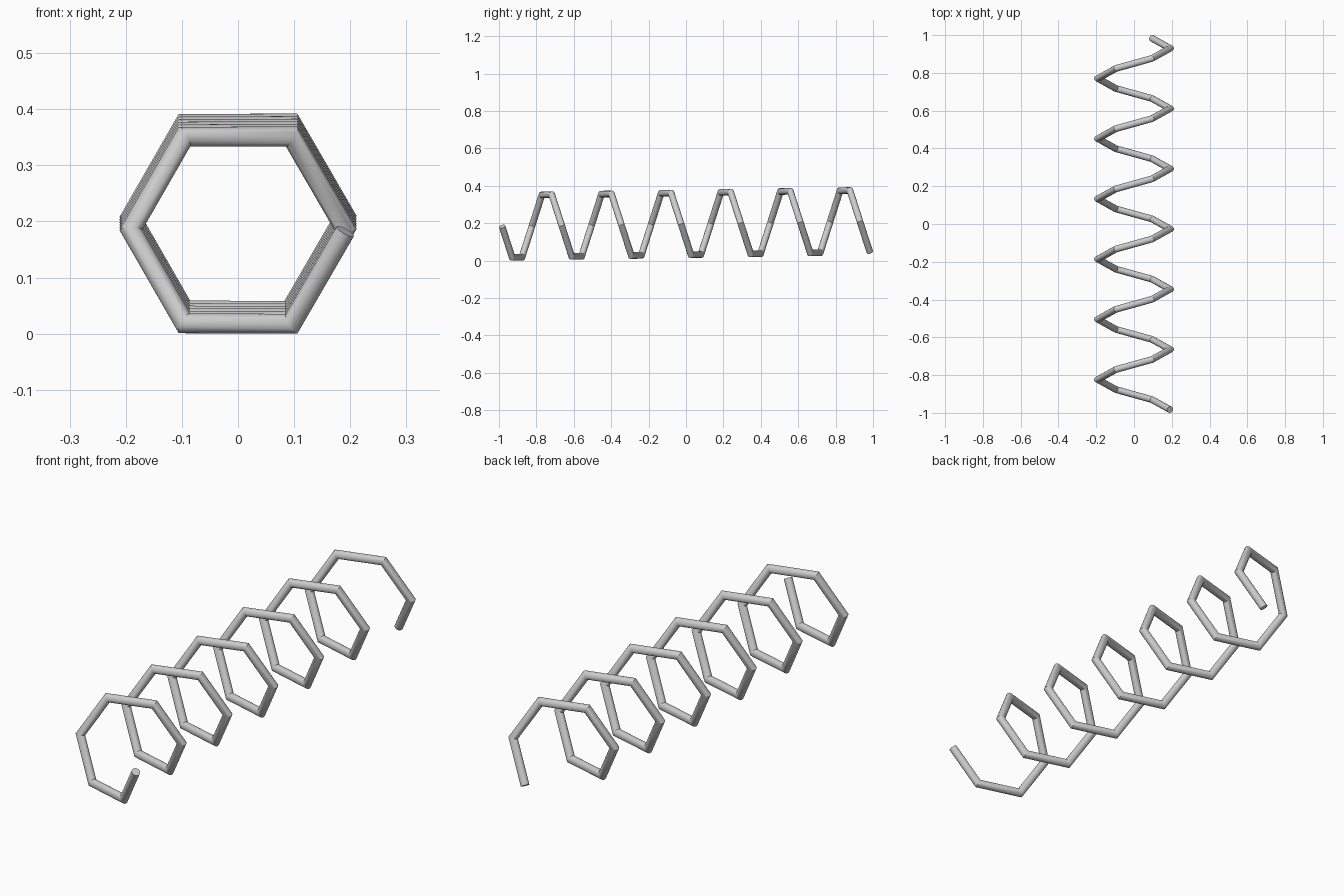
import bpy, bmesh, math
from mathutils import Vector

if "Cube" in bpy.data.objects:
    bpy.data.objects.remove(bpy.data.objects["Cube"])

R, r = 0.191, 0.0177      # coil radius and wire radius
SEGS, SIDES = 37, 24      # straight wire pieces, wire cross-section sides
Y0 = 0.983                # half length of the wire's centre line
RISE = 0.0046             # slight climb per turn

# hexagonal helix path: right -> down -> left -> up, travelling along +y
path = [Vector((R * math.cos(i * math.pi / 3),
                -Y0 + 2 * Y0 * i / SEGS,
                -R * math.sin(i * math.pi / 3) + RISE * i / 6))
        for i in range(SEGS + 1)]
dirs = [(path[i + 1] - path[i]).normalized() for i in range(SEGS)]

# starting round cross-section
u = dirs[0].orthogonal().normalized()
v = dirs[0].cross(u)
ring = [path[0] + r * (u * math.cos(2 * math.pi * k / SIDES) + v * math.sin(2 * math.pi * k / SIDES))
        for k in range(SIDES)]
rings = [ring]

# slide the section along each piece onto the mitre plane of the next corner
for i in range(1, SEGS + 1):
    d = dirs[i - 1]
    n = d if i == SEGS else (d + dirs[i]).normalized()
    ring = [p + d * ((path[i] - p).dot(n) / d.dot(n)) for p in ring]
    rings.append(ring)

# rest on the ground and fill the full length
low = min(p.z for q in rings for p in q)
ymax = max(p.y for q in rings for p in q)
ymin = min(p.y for q in rings for p in q)
shift = Vector((0, -(ymax + ymin) / 2, -low))

# coil mesh with capped ends
bm = bmesh.new()
vs = [[bm.verts.new(p + shift) for p in q] for q in rings]
for a, b in zip(vs, vs[1:]):
    for k in range(SIDES):
        j = (k + 1) % SIDES
        bm.faces.new((a[k], a[j], b[j], b[k]))
bm.faces.new(vs[0][::-1])
bm.faces.new(vs[-1])
bmesh.ops.recalc_face_normals(bm, faces=bm.faces[:])
mesh = bpy.data.meshes.new("coil_spring")
bm.to_mesh(mesh)
bm.free()
obj = bpy.data.objects.new("coil_spring", mesh)
bpy.context.collection.objects.link(obj)

# round wire, crisp corners
bpy.context.view_layer.objects.active = obj
obj.select_set(True)
bpy.ops.object.shade_smooth_by_angle(angle=math.radians(30))
